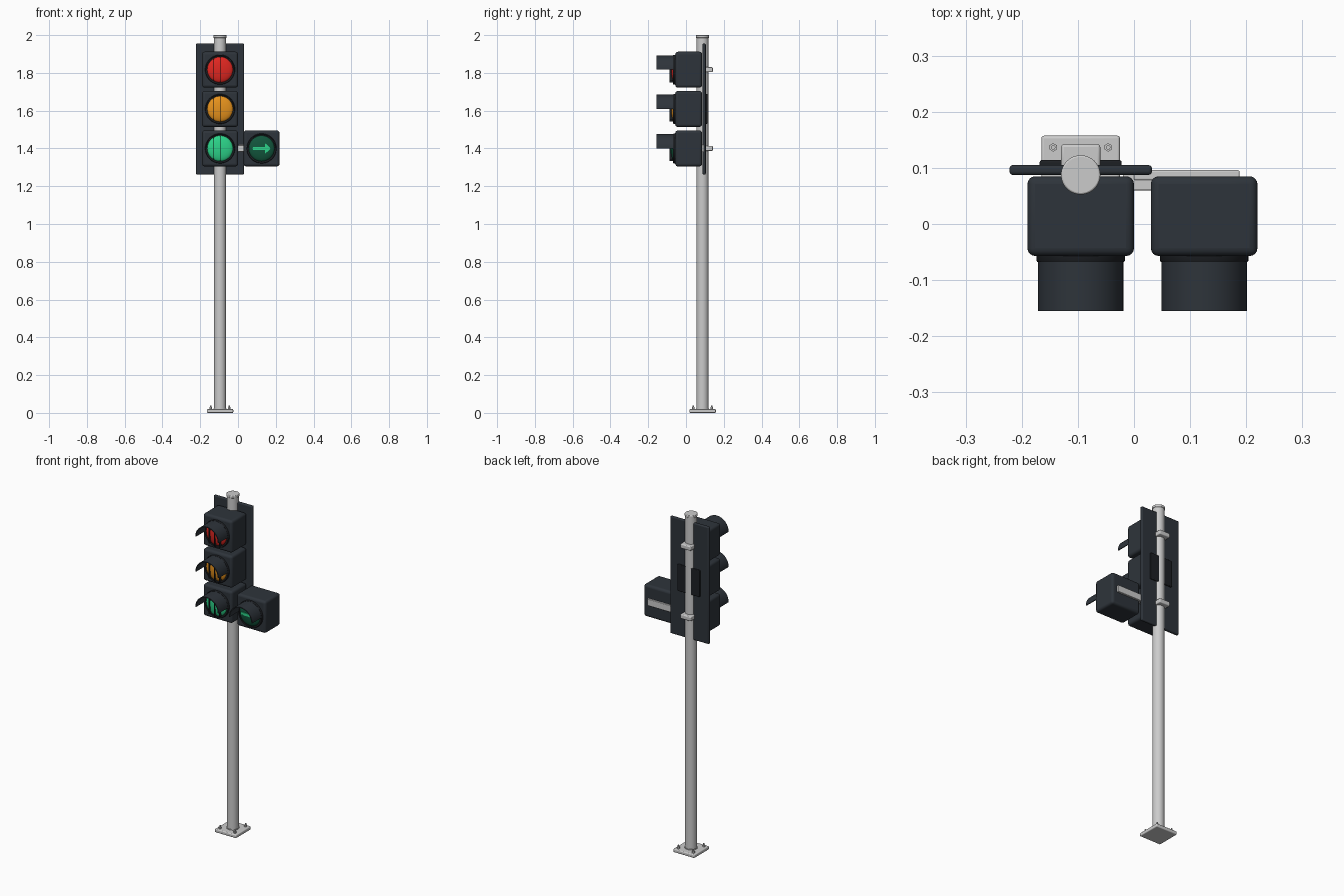
import bpy, bmesh, math

if "Cube" in bpy.data.objects:
    bpy.data.objects.remove(bpy.data.objects["Cube"])

def mat(name, rgb):
    m = bpy.data.materials.new(name)
    m.diffuse_color = (*rgb, 1)
    m.use_nodes = True
    m.node_tree.nodes["Principled BSDF"].inputs["Base Color"].default_value = m.diffuse_color
    return m

DARK = mat("dark_casing", (0.027, 0.034, 0.043))
BLACK = mat("black_trim", (0.012, 0.014, 0.017))
RED = mat("red_lens", (0.75, 0.02, 0.015))
AMBER = mat("amber_lens", (0.8, 0.29, 0.012))
GREEN = mat("green_lens", (0.025, 0.65, 0.25))
DIM = mat("dim_green_lens", (0.006, 0.09, 0.045))

PX, PY = -0.095, 0.0875          # pole axis
LEVELS = [1.817, 1.609, 1.40]    # lamp centres


def finish(name, bm, material=None, bevel=0, segs=3):
    bmesh.ops.recalc_face_normals(bm, faces=bm.faces)
    me = bpy.data.meshes.new(name)
    bm.to_mesh(me)
    bm.free()
    ob = bpy.data.objects.new(name, me)
    bpy.context.collection.objects.link(ob)
    if material:
        me.materials.append(material)
    if bevel:
        b = ob.modifiers.new("bevel", 'BEVEL')
        b.width, b.segments = bevel, segs
    bpy.ops.object.select_all(action='DESELECT')
    ob.select_set(True)
    bpy.context.view_layer.objects.active = ob
    bpy.ops.object.shade_smooth_by_angle(angle=math.radians(35))
    return ob


def box(name, x, y, z, material=None, bevel=0, segs=3):
    """Box from (min, max) ranges."""
    bm = bmesh.new()
    bmesh.ops.create_cube(bm, size=1)
    for v in bm.verts:
        v.co = [(r[0] + r[1]) / 2 + c * (r[1] - r[0]) for r, c in zip((x, y, z), v.co)]
    return finish(name, bm, material, bevel, segs)


def cylinder(name, x, y, z0, z1, r, sides=48, bevel=0):
    bm = bmesh.new()
    bmesh.ops.create_cone(bm, cap_ends=True, segments=sides, radius1=r, radius2=r, depth=z1 - z0)
    bmesh.ops.translate(bm, vec=(x, y, (z0 + z1) / 2), verts=bm.verts)
    return finish(name, bm, None, bevel, 2)


def lathe(name, profile, cx, cz, material, arc=360, steps=48):
    """Turn a closed (radius, y) profile about a front-to-back axis."""
    bm = bmesh.new()
    full = arc == 360
    rows = []
    for i in range(steps if full else steps + 1):
        a = math.radians(arc) * i / steps
        rows.append([bm.verts.new((cx + r * math.cos(a), y, cz + r * math.sin(a))) for r, y in profile])
    n = len(profile)
    for i in range(steps):
        p, q = rows[i], rows[(i + 1) % len(rows)]
        for j in range(n):
            k = (j + 1) % n
            if profile[j][0] == 0 and profile[k][0] == 0:
                continue
            bm.faces.new((p[j], p[k], q[k], q[j]))
    if not full:
        bm.faces.new(rows[0])
        bm.faces.new(rows[-1])
    bmesh.ops.remove_doubles(bm, verts=bm.verts, dist=1e-5)
    return finish(name, bm, material)


def lamp(tag, cx, cz, lens_mat, fins=True):
    # casing, bezel, hood and domed lens
    h = 0.095
    box(tag + "_casing", (cx - h, cx + h), (-0.057, 0.085), (cz - h, cz + h), DARK, 0.014, 4)
    lathe(tag + "_bezel", [(0.079, -0.05), (0.079, -0.065), (0.077, -0.068), (0.068, -0.068), (0.068, -0.05)],
          cx, cz, BLACK)
    lathe(tag + "_hood", [(0.076, -0.06), (0.076, -0.155), (0.071, -0.155), (0.071, -0.06)],
          cx, cz, DARK, arc=180, steps=32)
    dome = [(0.069 * math.cos(math.radians(t)), -0.062 - 0.018 * math.sin(math.radians(t)))
            for t in range(0, 90, 15)]
    lathe(tag + "_lens", [(0, -0.055), (0.069, -0.055)] + dome + [(0, -0.08)], cx, cz, lens_mat)
    # upright louvre fins
    if fins:
        for i in (-1, 0, 1):
            dx = i * 0.034
            half = math.sqrt(0.067 ** 2 - dx ** 2)
            box(f"{tag}_louvre_{i + 2}", (cx + dx - 0.0012, cx + dx + 0.0012), (-0.088, -0.058),
                (cz - half, cz + half), BLACK)


# pole, cap and foot
cylinder("pole", PX, PY, 0.01, 1.99, 0.032)
cylinder("pole_cap", PX, PY, 1.985, 2.0, 0.035, bevel=0.003)
box("base_plate", (PX - 0.07, PX + 0.07), (PY - 0.07, PY + 0.07), (0, 0.02), None, 0.005)
cylinder("base_collar", PX, PY, 0.015, 0.024, 0.035)
for sx in (-1, 1):
    for sy in (-1, 1):
        x, y = PX + sx * 0.049, PY + sy * 0.049
        cylinder("base_nut", x, y, 0.018, 0.03, 0.0075, 6)
        cylinder("base_stud", x, y, 0.018, 0.04, 0.004, 12)

# backing board and rear access panel
box("backing_board", (-0.222, 0.032), (PY, 0.105), (1.262, 1.955), DARK, 0.006)
box("rear_panel", (PX - 0.073, PX + 0.073), (0.1, 0.114), (1.53, 1.688), BLACK, 0.004)

# pole clamps
for z in (LEVELS[0], LEVELS[2]):
    box("pole_clamp", (PX - 0.035, PX + 0.035), (0.1, 0.142), (z - 0.013, z + 0.013), None, 0.005)

# three main lamps and the side arrow lamp
for tag, z, m in zip(("red", "amber", "green"), LEVELS, (RED, AMBER, GREEN)):
    lamp(tag, PX, z, m)
AX, AZ = 0.125, LEVELS[2]
lamp("arrow", AX, AZ, DIM, fins=False)

# bracket carrying the arrow lamp
box("side_bracket", (-0.02, 0.05), (0.06, 0.09), (AZ - 0.016, AZ + 0.016), None, 0.002)
box("side_strap", (0.0, 0.188), (0.078, 0.096), (AZ - 0.02, AZ + 0.02), None, 0.003)

# arrow symbol on the lens
bm = bmesh.new()
outline = [(-0.05, -0.008), (0.018, -0.008), (0.018, -0.028), (0.05, 0),
           (0.018, 0.028), (0.018, 0.008), (-0.05, 0.008)]
face = bm.faces.new([bm.verts.new((AX + x, -0.083, AZ + z)) for x, z in outline])
ext = bmesh.ops.extrude_face_region(bm, geom=[face])
bmesh.ops.translate(bm, vec=(0, 0.02, 0), verts=[v for v in ext["geom"] if isinstance(v, bmesh.types.BMVert)])
finish("arrow_symbol", bm, GREEN)
